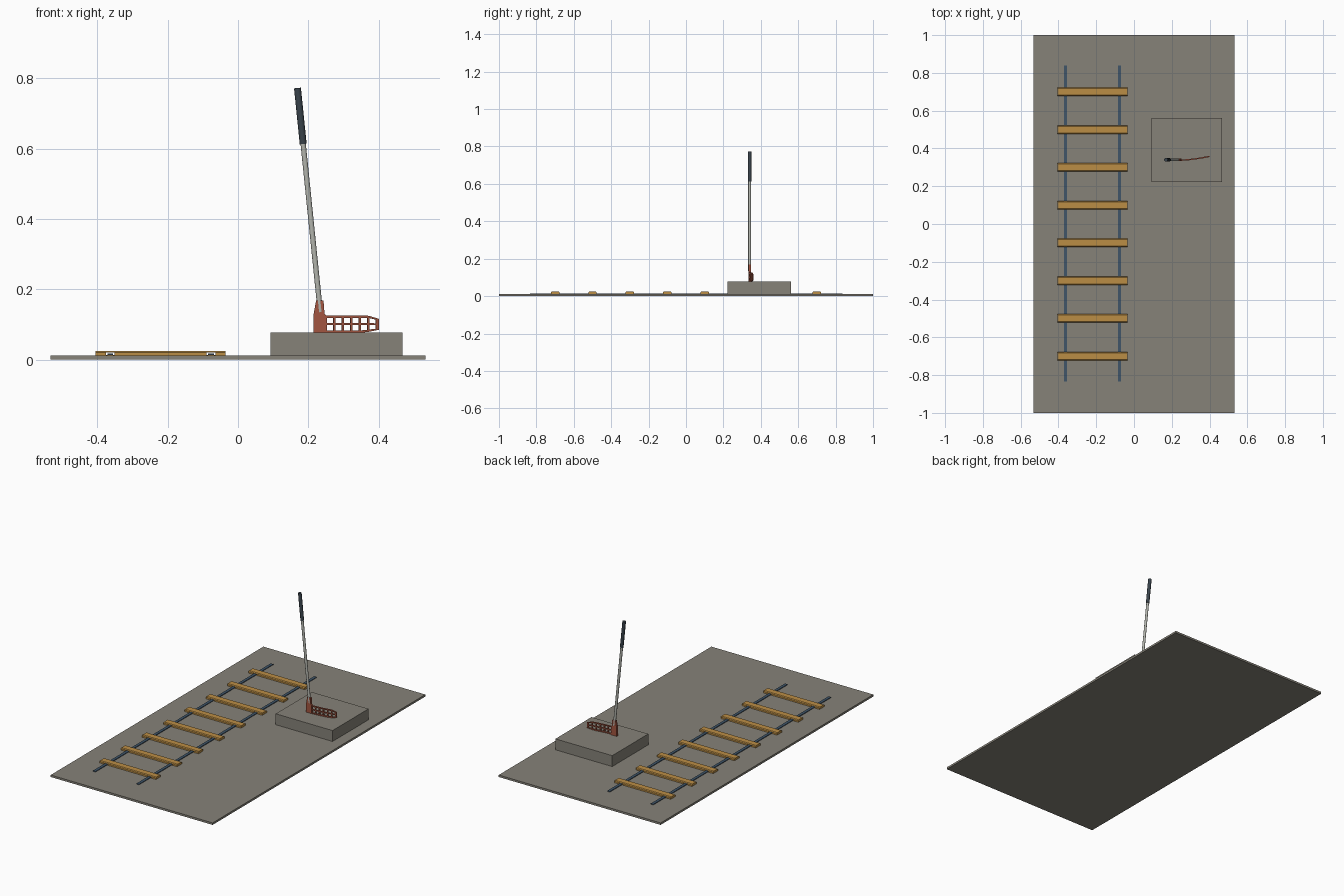
import bpy, bmesh
from mathutils import Vector

if "Cube" in bpy.data.objects:
    bpy.data.objects.remove(bpy.data.objects["Cube"])


def material(name, rgb):
    m = bpy.data.materials.new(name)
    m.diffuse_color = (*rgb, 1)
    m.use_nodes = True
    m.node_tree.nodes["Principled BSDF"].inputs["Base Color"].default_value = m.diffuse_color
    return m


STONE = material("stone", (0.24, 0.225, 0.19))
YELLOW = material("yellow", (0.50, 0.27, 0.06))
BLUE = material("blue", (0.05, 0.09, 0.14))
RED = material("red", (0.36, 0.09, 0.05))
METAL = material("metal", (0.45, 0.46, 0.42))
DARK = material("dark_grip", (0.04, 0.055, 0.07))


def finish(name, bm, mat):
    bmesh.ops.recalc_face_normals(bm, faces=bm.faces)
    me = bpy.data.meshes.new(name)
    bm.to_mesh(me)
    bm.free()
    ob = bpy.data.objects.new(name, me)
    bpy.context.collection.objects.link(ob)
    if mat:
        me.materials.append(mat)
    return ob


def prism(name, profile, direction, mat):
    bm = bmesh.new()
    f = bm.faces.new([bm.verts.new(p) for p in profile])
    new = bmesh.ops.extrude_face_region(bm, geom=[f])["geom"]
    bmesh.ops.translate(bm, vec=direction, verts=[v for v in new if isinstance(v, bmesh.types.BMVert)])
    return finish(name, bm, mat)


def box(name, x0, x1, y0, y1, z0, z1, mat):
    return prism(name, [(x0, y0, z0), (x1, y0, z0), (x1, y1, z0), (x0, y1, z0)], (0, 0, z1 - z0), mat)


def apply_modifiers(ob):
    dg = bpy.context.evaluated_depsgraph_get()
    me = bpy.data.meshes.new_from_object(ob.evaluated_get(dg))
    ob.modifiers.clear()
    ob.data = me


def rod(name, a, b, r, mat):
    a, b = Vector(a), Vector(b)
    d = b - a
    bpy.ops.mesh.primitive_cylinder_add(vertices=20, radius=r, depth=d.length, location=(a + b) / 2,
                                        rotation=d.to_track_quat('Z', 'Y').to_euler())
    ob = bpy.context.object
    ob.name = name
    ob.data.materials.append(mat)
    bpy.ops.object.shade_smooth_by_angle()
    return ob


# Ground slab and raised plinth
box("ground_slab", -0.533, 0.533, -1, 1, 0, 0.012, STONE)
box("plinth", 0.093, 0.467, 0.222, 0.561, 0.012, 0.077, STONE)

# Ladder straps
RAILS = (-0.363, -0.077)
for x in RAILS:
    box("ladder_strap", x - 0.0085, x + 0.0085, -0.833, 0.838, 0.0135, 0.0175, BLUE)

# Slotted rungs, chamfered along the top
prof = [(-0.405, y, z) for y, z in
        ((-0.0225, 0.012), (0.0225, 0.012), (0.0225, 0.021), (0.0175, 0.025), (-0.0175, 0.025), (-0.0225, 0.021))]
rung = prism("ladder_rung", prof, (0.37, 0, 0), YELLOW)
cutters = []
for x in RAILS:
    c = box("slot_cutter", x - 0.0125, x + 0.0125, -0.05, 0.05, 0.0128, 0.0205, None)
    c.hide_render = True
    m = rung.modifiers.new("slot", 'BOOLEAN')
    m.object, m.operation, m.solver = c, 'DIFFERENCE', 'EXACT'
    cutters.append(c)
apply_modifiers(rung)
for c in cutters:
    bpy.data.objects.remove(c)
rung.location.y = -0.7
for i in range(1, 8):
    o = rung.copy()
    o.location.y = -0.7 + 0.2 * i
    bpy.context.collection.objects.link(o)

# Stick shaft and grip
Y = 0.34
foot, top = Vector((0.234, Y, 0.135)), Vector((0.169, Y, 0.772))
rod("stick_shaft", foot, top.lerp(foot, 0.2), 0.0075, METAL)
rod("stick_grip", top.lerp(foot, 0.25), top, 0.0098, DARK)

# Blade heel with tapered socket
heel = [(0.214, 0.077), (0.252, 0.077), (0.252, 0.125), (0.246, 0.130), (0.243, 0.168),
        (0.222, 0.168), (0.214, 0.125)]
prism("blade_heel", [(x, Y - 0.0065, z) for x, z in heel], (0, 0.013, 0), RED)


# Curved lattice blade: grid of bars with the cells left open
def low(x):
    return 0.077 + max(0, x - 0.36) * 0.2


def high(x):
    return 0.125 - max(0, x - 0.37) * 0.3


xs = [0.246]
for i in range(6):
    xs += [0.2525 + i * 0.0242, 0.2705 + i * 0.0242]
xs += [0.400]
ts = [0, 0.13, 0.44, 0.56, 0.87, 1]
bm = bmesh.new()
grid = [[bm.verts.new((x, Y - 0.002 + 0.02 * ((x - 0.246) / 0.154) ** 1.6, low(x) + t * (high(x) - low(x))))
         for t in ts] for x in xs]
for i in range(len(xs) - 1):
    for j in range(5):
        if i % 2 == 0 or j % 2 == 0:
            bm.faces.new([grid[i][j], grid[i + 1][j], grid[i + 1][j + 1], grid[i][j + 1]])
blade = finish("blade_lattice", bm, RED)
s = blade.modifiers.new("thickness", 'SOLIDIFY')
s.thickness, s.offset = 0.007, 0
